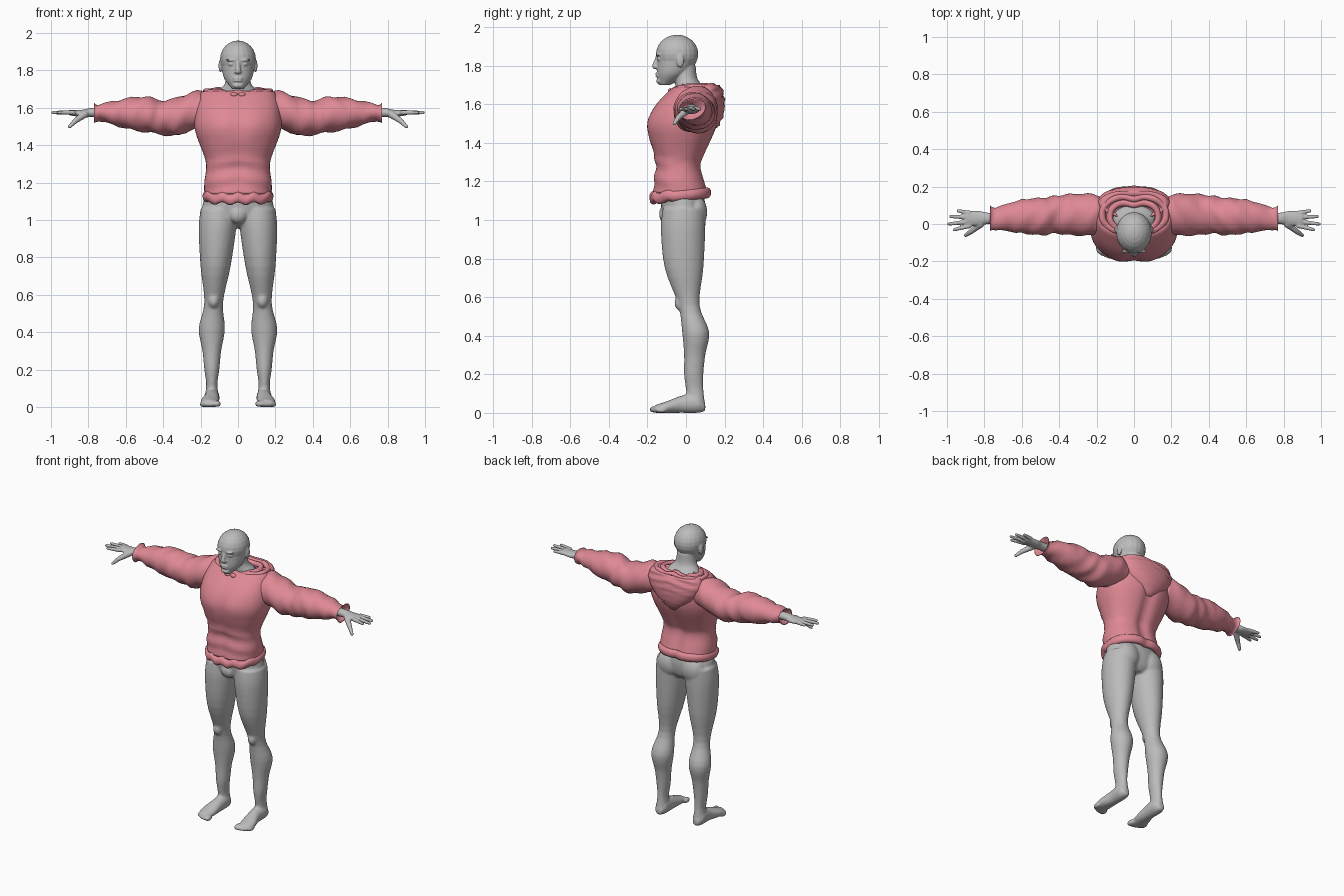
import bpy, bmesh
from math import sin, cos, pi, exp
from mathutils import Matrix, Vector

if "Cube" in bpy.data.objects:
    bpy.data.objects.remove(bpy.data.objects["Cube"])


def material(name, color):
    mat = bpy.data.materials.new(name)
    mat.use_nodes = True
    mat.diffuse_color = color
    mat.node_tree.nodes["Principled BSDF"].inputs["Base Color"].default_value = color
    return mat


SKIN = material("plain grey", (0.5, 0.5, 0.5, 1))
CLOTH = material("soft pink", (0.74, 0.25, 0.3, 1))


def power(value, exponent):
    return abs(value) ** exponent * (1 if value > 0 else -1)


def smooth_rings(rings, steps=4):
    """Spline through sparse rings, giving evenly curved sections."""
    points = [Vector(ring) for ring in rings]
    padded = [points[0]] + points + [points[-1]]
    result = []
    for before, a, b, after in zip(padded, padded[1:], padded[2:], padded[3:]):
        for k in range(steps):
            t = k / steps
            bend = (b - before) * (1 - t) ** 2 * t - (after - a) * (1 - t) * t * t
            ease = t * t * (3 - 2 * t)
            result.append(a.lerp(b, ease) + bend / 2)
    return result + [points[-1]]


def skin(bm, axis, rings, side=1, square=2, segments=32, closed=False):
    """Join oval rings (position, centre, half width, low, high) along an axis."""
    loops = []
    for along, centre, half, low, high in rings:
        loop = []
        for i in range(segments):
            angle = 2 * pi * i / segments
            u = centre + half * power(cos(angle), 2 / square)
            v = (low + high) / 2 + (high - low) / 2 * power(sin(angle), 2 / square)
            spot = {"x": (along, u, v), "y": (u, along, v), "z": (u, v, along)}[axis]
            loop.append(bm.verts.new((spot[0] * side, spot[1], spot[2])))
        loops.append(loop)
    pairs = list(zip(loops, loops[1:] + loops[:1]))
    for a, b in pairs if closed else pairs[:-1]:
        for i in range(segments):
            j = (i + 1) % segments
            bm.faces.new((a[i], a[j], b[j], b[i]))
    if not closed:
        bm.faces.new(loops[0])
        bm.faces.new(loops[-1])


def loft(bm, axis, rings, side=1, **options):
    skin(bm, axis, smooth_rings(rings), side, **options)


def band(bm, height, half, front, back, radius, stretch=1):
    """Closed padded roll around the body."""
    rings = []
    for k in range(12):
        out = radius * cos(pi * k / 6)
        up = radius * stretch * sin(pi * k / 6)
        rings.append((height + up, 0, half + out, front - out, back + out))
    skin(bm, "z", rings, square=2.3, segments=80, closed=True)


def ball(bm, centre, size):
    bmesh.ops.create_uvsphere(bm, u_segments=20, v_segments=12, radius=1,
                              matrix=Matrix.Translation(centre) @ Matrix.Diagonal((*size, 1)))


def limb(bm, start, end, thick, thin):
    """Tapered finger section with round ends."""
    start, end = Vector(start), Vector(end)
    span = end - start
    turn = span.to_track_quat("Z", "Y").to_matrix().to_4x4()
    bmesh.ops.create_cone(bm, cap_ends=True, segments=16, radius1=thick, radius2=thin,
                          depth=span.length,
                          matrix=Matrix.Translation((start + end) / 2) @ turn)
    ball(bm, start, [thick] * 3)
    ball(bm, end, [thin] * 3)


def build(name, bm, mat, voxel=0, warp=None):
    if warp:
        for vert in bm.verts:
            vert.co += Vector(warp(vert.co))
    bmesh.ops.recalc_face_normals(bm, faces=bm.faces)
    for face in bm.faces:
        face.smooth = True
    mesh = bpy.data.meshes.new(name)
    bm.to_mesh(mesh)
    bm.free()
    mesh.materials.append(mat)
    ob = bpy.data.objects.new(name, mesh)
    bpy.context.collection.objects.link(ob)
    if voxel:
        fuse = ob.modifiers.new("fuse", "REMESH")
        fuse.mode = "VOXEL"
        fuse.voxel_size = voxel
        fuse.use_smooth_shade = True
        soften = ob.modifiers.new("soften", "SMOOTH")
        soften.iterations = 3


def bump(value, width):
    return exp(-(value / width) ** 2)


# Hips, legs and feet fused into one skin
bm = bmesh.new()
loft(bm, "z", [(.96, 0, .07, -.06, .06), (1, 0, .17, -.11, .09),
               (1.08, 0, .19, -.13, .1), (1.17, 0, .16, -.13, .08)])
ball(bm, (0, -.1, 1.03), (.05, .04, .05))
for side in (1, -1):
    loft(bm, "z", [(.04, .14, .04, .01, .1), (.12, .14, .03, 0, .09),
                   (.2, .14, .04, -.01, .09), (.3, .14, .05, -.01, .1),
                   (.42, .14, .07, -.02, .12), (.56, .13, .05, -.04, .07),
                   (.75, .12, .08, -.11, .09), (.95, .11, .1, -.13, .1),
                   (1.06, .1, .1, -.12, .1)], side)
    ball(bm, (side * .09, .05, 1.04), (.08, .06, .09))
    ball(bm, (side * .13, -.03, .57), (.03, .03, .04))
    loft(bm, "y", [(.1, .14, .02, .01, .05), (.06, .14, .04, 0, .1),
                   (-.02, .14, .04, 0, .09), (-.1, .15, .05, 0, .06),
                   (-.16, .15, .04, 0, .04)], side)
    for toe in range(5):
        size = .018 - toe * .001
        ball(bm, (side * (.11 + toe * .02), -.16 + toe ** 2 * .002, size),
             (size, .03, size))
build("legs_and_feet", bm, SKIN, voxel=.008)

# Neck, jaw, skull and face
bm = bmesh.new()
loft(bm, "z", [(1.62, 0, .12, -.03, .11), (1.68, 0, .11, -.05, .1),
               (1.73, 0, .07, -.06, .06), (1.8, 0, .06, -.07, .05)])
loft(bm, "z", [(1.7, 0, .03, -.14, -.08), (1.75, 0, .07, -.15, 0),
               (1.8, 0, .085, -.15, .04), (1.86, 0, .09, -.15, .06)])
ball(bm, (0, -.046, 1.86), (.096, .11, .1))
limb(bm, (0, -.16, 1.8), (0, -.146, 1.85), .015, .009)
ball(bm, (0, -.155, 1.792), (.02, .02, .01))
ball(bm, (0, -.135, 1.72), (.03, .02, .016))
for lip in (1.745, 1.758):
    ball(bm, (0, -.147, lip), (.027, .012, .006))
for side in (1, -1):
    ball(bm, (side * .036, -.145, 1.855), (.03, .012, .007))
    ball(bm, (side * .036, -.138, 1.833), (.016, .012, .009))
    ball(bm, (side * .094, -.03, 1.825), (.01, .02, .035))
build("head", bm, SKIN, voxel=.0045)

# Hands: palm, four spread fingers and a lowered thumb
for side, label in ((1, "left"), (-1, "right")):
    bm = bmesh.new()
    loft(bm, "x", [(.7, .03, .03, 1.55, 1.6), (.78, .03, .03, 1.55, 1.6),
                   (.83, .03, .04, 1.55, 1.59), (.9, .03, .04, 1.56, 1.59)], side)
    for finger, (reach, spread) in enumerate(((.96, -.03), (.99, 0), (.98, .04), (.94, .07))):
        limb(bm, (side * .88, finger * .023 - .01, 1.575),
             (side * reach, spread, 1.575), .013, .009)
    limb(bm, (side * .82, 0, 1.565), (side * .87, -.04, 1.53), .02, .014)
    limb(bm, (side * .87, -.04, 1.53), (side * .9, -.06, 1.5), .014, .01)
    build(label + "_hand", bm, SKIN, voxel=.0045)


# Sweater body with a spine groove, chest swell and waist creases
def body_folds(co):
    groove = bump(co.x, .035)
    if co.y > 0:
        return 0, -.02 * groove * (co.z < 1.6), 0
    chest = bump(co.z - 1.5, .06) * bump(abs(co.x) - .09, .06)
    crease = .004 * sin(co.z * 75 + abs(co.x) * 12) * (co.z < 1.42)
    return 0, .006 * groove - .008 * chest + crease, 0


bm = bmesh.new()
loft(bm, "z", [(1.14, 0, .18, -.17, .12), (1.2, 0, .18, -.17, .1),
               (1.28, 0, .17, -.16, .08), (1.34, 0, .18, -.17, .1),
               (1.48, 0, .23, -.2, .16), (1.58, 0, .23, -.17, .17),
               (1.66, 0, .21, -.1, .16), (1.69, 0, .18, -.06, .13),
               (1.67, 0, .1, -.03, .09)], square=2.3, segments=64)
build("sweater_body", bm, CLOTH, warp=body_folds)


# Sleeves with soft wrinkles and flared cuffs
def sleeve_folds(co):
    along = abs(co.x)
    return 0, .004 * sin(along * 70 + co.z * 30), .005 * sin(along * 55 + co.y * 35)


for side, label in ((1, "left"), (-1, "right")):
    bm = bmesh.new()
    loft(bm, "x", [(.16, .05, .09, 1.5, 1.68), (.22, .05, .11, 1.49, 1.69),
                   (.34, .05, .11, 1.45, 1.65), (.42, .05, .1, 1.46, 1.64),
                   (.49, .04, .1, 1.47, 1.66), (.6, .04, .09, 1.49, 1.65),
                   (.74, .03, .06, 1.53, 1.62), (.77, .03, .07, 1.52, 1.63),
                   (.74, .03, .04, 1.55, 1.6)], side, segments=40)
    build(label + "_sleeve", bm, CLOTH, warp=sleeve_folds)


# Padded hem, tilted and wavy along the front
def hem_folds(co):
    notch = -.012 * bump(co.x, .03) * (co.y > 0)
    wave = .008 * cos(co.x * 75) * (co.y < -.08)
    return 0, notch, co.y * .09 + wave


bm = bmesh.new()
band(bm, 1.13, .17, -.17, .115, .02, stretch=1.4)
build("hem", bm, CLOTH, warp=hem_folds)


# Folded hood hanging down the back
def hood_folds(co):
    return 0, .006 * sin(co.z * 140 + abs(co.x) * 25) * (co.y > .13), 0


bm = bmesh.new()
loft(bm, "z", [(1.46, 0, .03, .1, .15), (1.53, 0, .12, .07, .19),
               (1.61, 0, .18, .05, .2), (1.67, 0, .19, .03, .19),
               (1.7, 0, .16, .03, .17), (1.66, 0, .1, .05, .11)], segments=64)
build("hood", bm, CLOTH, warp=hood_folds)


# Collar folds around the neck, lower at the front and dipped behind
def collar_folds(co):
    dip = -.018 * bump(co.x, .04) * (co.y > .08)
    return 0, dip, min(0, co.y - .02) * .2 + .004 * cos(co.x * 60)


for name, half, front, back in (("outer_collar", .17, -.05, .15),
                                ("inner_collar", .13, -.04, .12)):
    bm = bmesh.new()
    band(bm, 1.69, half, front, back, .017)
    build(name, bm, CLOTH, warp=collar_folds)

# Gathered ties at the front of the collar
bm = bmesh.new()
for side in (1, -1):
    ball(bm, (side * .022, -.08, 1.67), (.02, .014, .013))
build("collar_ties", bm, CLOTH)
